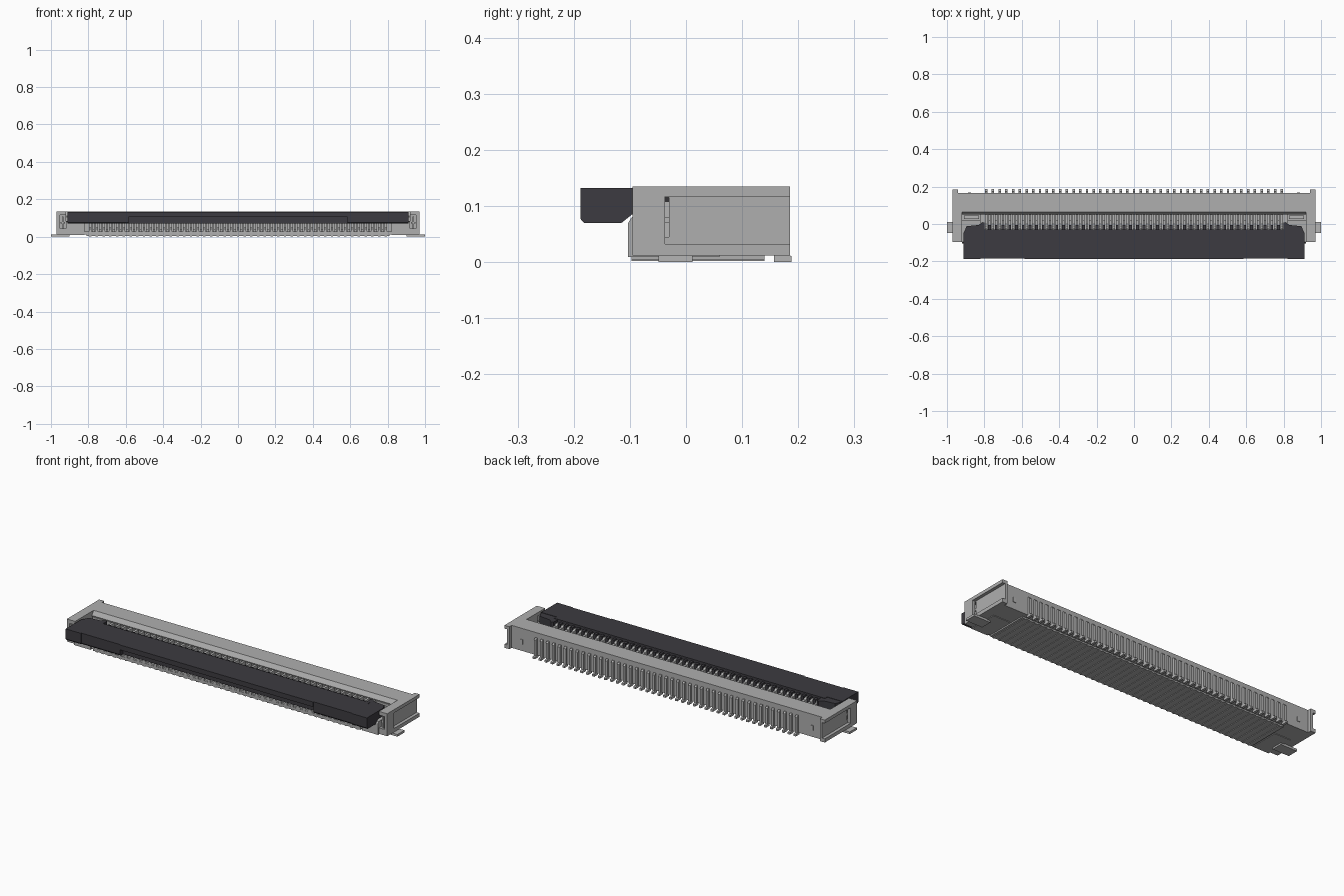
import bpy, bmesh

cube = bpy.data.objects.get("Cube")
if cube:
    bpy.data.objects.remove(cube, do_unlink=True)


def material(name, rgb):
    m = bpy.data.materials.new(name)
    m.use_nodes = True
    m.diffuse_color = (*rgb, 1)
    for n in m.node_tree.nodes:
        if n.type == 'BSDF_PRINCIPLED':
            n.inputs["Base Color"].default_value = (*rgb, 1)
    return m


GREY = material("housing grey", (0.43, 0.43, 0.43))
METAL = material("contact metal", (0.46, 0.46, 0.46))
DARK = material("lever charcoal", (0.046, 0.044, 0.052))


def add_prism(bm, pts, lo, hi, axis='x'):
    """Extrude a (y, z) profile along x, or an (x, y) outline along z."""
    def place(p, t):
        return (t, p[0], p[1]) if axis == 'x' else (p[0], p[1], t)
    a = [bm.verts.new(place(p, lo)) for p in pts]
    b = [bm.verts.new(place(p, hi)) for p in pts]
    new = [bm.faces.new(a), bm.faces.new(b[::-1])]
    for i in range(len(pts)):
        j = (i + 1) % len(pts)
        new.append(bm.faces.new((a[i], b[i], b[j], a[j])))
    bmesh.ops.recalc_face_normals(bm, faces=new)


def add_box(bm, x0, x1, y0, y1, z0, z1):
    add_prism(bm, [(y0, z0), (y1, z0), (y1, z1), (y0, z1)], x0, x1)


def finish(name, bm, mat, mirror=False):
    me = bpy.data.meshes.new(name)
    bm.to_mesh(me)
    bm.free()
    me.materials.append(mat)
    ob = bpy.data.objects.new(name, me)
    bpy.context.collection.objects.link(ob)
    if mirror:
        mod = ob.modifiers.new("mirror", 'MIRROR')
        mod.use_mirror_merge = False
    return ob


def boxes(name, mat, dims, mirror=False):
    bm = bmesh.new()
    for d in dims:
        add_box(bm, *d)
    return finish(name, bm, mat, mirror)


def repeat(ob, count):
    mod = ob.modifiers.new("row", 'ARRAY')
    mod.count = count
    mod.use_relative_offset = False
    mod.use_constant_offset = True
    mod.constant_offset_displace = (PITCH, 0, 0)


COUNT = 45
FIRST = -0.79
PITCH = 1.58 / (COUNT - 1)

# Housing: back beam with a sloped inner lip
bm = bmesh.new()
add_prism(bm, [(0.055, 0.012), (0.165, 0.012), (0.165, 0.135), (0.065, 0.135),
               (0.05, 0.112), (0.055, 0.10)], -0.94, 0.94)
finish("back_beam", bm, GREY)

# Housing floor with a raised foot strip underneath
boxes("housing_floor", GREY, [(-0.92, 0.92, -0.095, 0.06, 0.012, 0.028),
                              (-0.81, 0.81, -0.097, 0.14, 0.005, 0.02)])

# End walls, with side pocket open to the rear and slot open to the front
boxes("end_wall", GREY, [
    (0.92, 0.953, -0.03, 0.165, 0.012, 0.135),
    (0.92, 0.953, -0.095, -0.03, 0.012, 0.045),
    (0.92, 0.953, -0.095, -0.03, 0.115, 0.135),
    (0.953, 0.97, -0.095, -0.037, 0.012, 0.135),
    (0.94, 0.953, 0.165, 0.185, 0.012, 0.135),
    (0.953, 0.97, -0.037, 0.185, 0.012, 0.032),
    (0.953, 0.97, -0.037, 0.185, 0.117, 0.135)], True)

# Stepped blocks beside the cable slot
bm = bmesh.new()
add_prism(bm, [(-0.103, 0.009), (0.06, 0.009), (0.06, 0.07), (0.02, 0.07),
               (0.02, 0.085), (-0.097, 0.08), (-0.103, 0.07)], 0.822, 0.92)
finish("slot_end_block", bm, GREY, True)

# Dividing ribs between the contacts
ribs = boxes("contact_rib", GREY, [
    (FIRST + 0.012, FIRST + PITCH - 0.012, -0.085, 0.06, 0.02, 0.04),
    (FIRST + 0.012, FIRST + PITCH - 0.012, 0.02, 0.06, 0.04, 0.095)])
repeat(ribs, COUNT - 1)

# Row of contacts: lower beam, upper hook and rear solder tail in one profile
bm = bmesh.new()
add_prism(bm, [(-0.097, 0.002), (0.14, 0.002), (0.14, 0.014), (0.157, 0.014),
               (0.157, 0.0), (0.188, 0.0), (0.188, 0.011), (0.177, 0.014),
               (0.177, 0.1), (0.17, 0.108), (0.0, 0.108), (-0.012, 0.117),
               (-0.028, 0.115), (-0.028, 0.095), (0.0, 0.088), (0.045, 0.088),
               (0.045, 0.045), (-0.07, 0.036), (-0.085, 0.048), (-0.097, 0.04)],
          FIRST - 0.0065, FIRST + 0.0065)
repeat(finish("contact", bm, METAL), COUNT)

# Solder tabs and their upright plates
boxes("solder_tab", METAL, [
    (0.90, 1.0, -0.049, 0.012, 0.0, 0.012),
    (0.932, 0.942, -0.085, -0.03, 0.045, 0.108),
    (0.925, 0.95, -0.08, -0.03, 0.07, 0.08),
    (0.83, 0.91, 0.028, 0.045, 0.07, 0.095)], True)

# Small latch plates on the rear face
boxes("rear_latch", METAL, [(0.872, 0.888, 0.16, 0.168, 0.05, 0.075)], True)

# Lever: thick outer ends, slightly set-back shoulders, undercut middle
def lever_profile(front, undercut):
    lower = [(front, 0.105), (-0.16, 0.105), (-0.16, 0.07)] if undercut else \
            [(front, 0.077), (front + 0.006, 0.07)]
    return [(-0.03, 0.132), (front, 0.132)] + lower + \
           [(-0.115, 0.07), (-0.09, 0.09), (-0.03, 0.09)]

bm = bmesh.new()
add_prism(bm, lever_profile(-0.188, True), -0.585, 0.585)
for s in (-1, 1):
    add_prism(bm, lever_profile(-0.184, False), s * 0.585, s * 0.82)
    # Outer end, trimmed at its rear corner
    add_prism(bm, [(-0.05, 0.132), (-0.188, 0.132), (-0.188, 0.077),
                   (-0.182, 0.07), (-0.115, 0.07), (-0.09, 0.09),
                   (-0.05, 0.09)], s * 0.82, s * 0.912)
    # Pivot ear behind the lever
    add_prism(bm, [(s * 0.912, -0.05), (s * 0.895, -0.012), (s * 0.83, -0.005),
                   (s * 0.81, 0.01), (s * 0.798, 0.008), (s * 0.798, -0.05)],
              0.09, 0.130, 'z')
finish("lever", bm, DARK)

# Comb teeth of the lever between the contact hooks
teeth = boxes("lever_tooth", DARK, [
    (FIRST + 0.0105, FIRST + PITCH - 0.0105, -0.035, -0.006, 0.09, 0.122)])
repeat(teeth, COUNT - 1)
